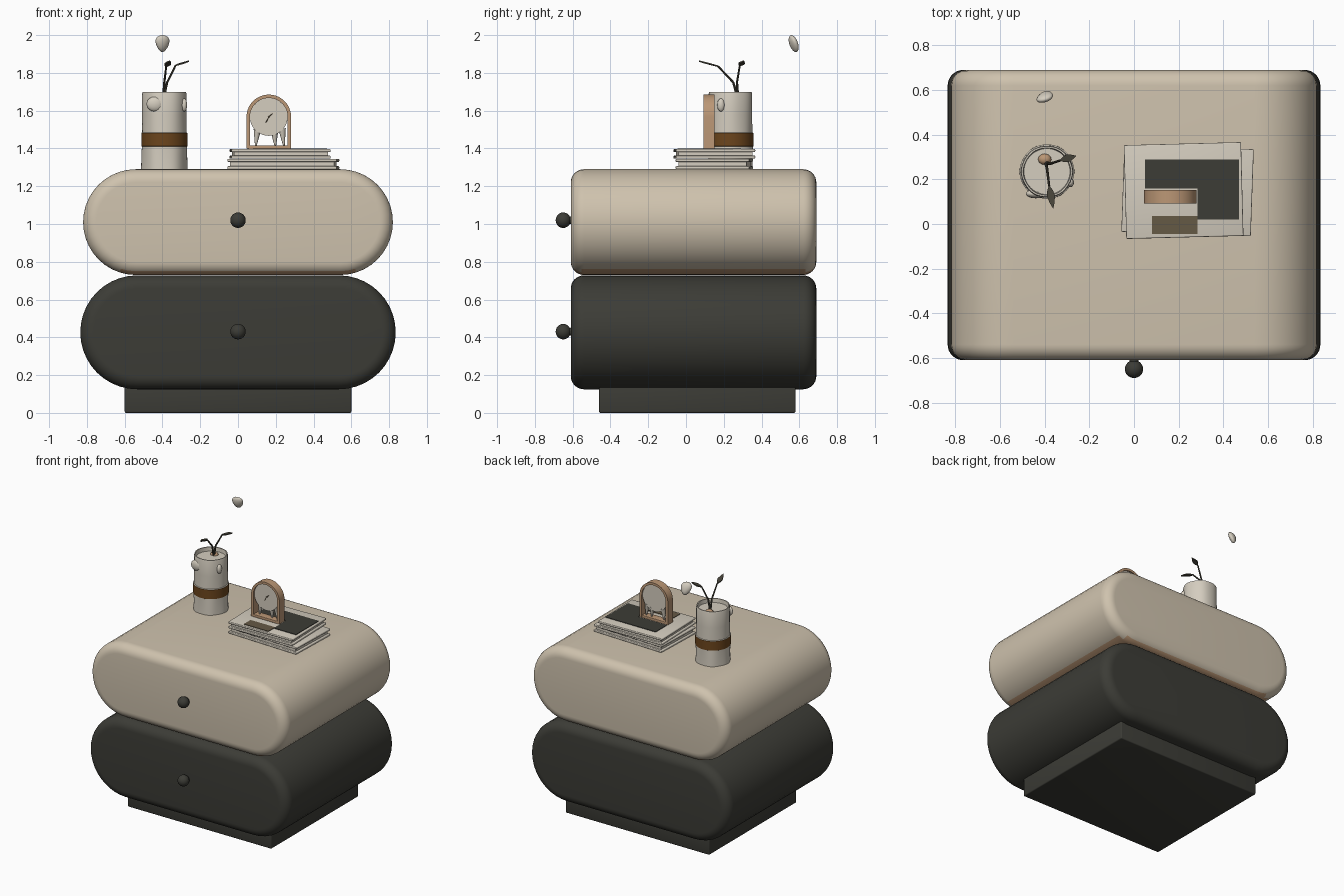
import bpy, bmesh, math
from mathutils import Vector, Matrix

if "Cube" in bpy.data.objects:
    bpy.data.objects.remove(bpy.data.objects["Cube"])


def material(name, rgb):
    m = bpy.data.materials.new(name)
    m.diffuse_color = (*rgb, 1)
    m.use_nodes = True
    m.node_tree.nodes["Principled BSDF"].inputs["Base Color"].default_value = m.diffuse_color
    return m


CREAM = material("cream", (0.62, 0.54, 0.42))
CHARCOAL = material("charcoal", (0.045, 0.045, 0.037))
IVORY = material("ivory", (0.66, 0.61, 0.52))
TAN = material("tan wood", (0.50, 0.31, 0.18))
BROWN = material("brown band", (0.15, 0.06, 0.012))
TAUPE = material("taupe", (0.13, 0.10, 0.06))
LEAF = material("dark leaf", (0.06, 0.055, 0.04))


def finish(name, bm, mats, angle=35):
    bmesh.ops.recalc_face_normals(bm, faces=bm.faces)
    me = bpy.data.meshes.new(name)
    bm.to_mesh(me)
    bm.free()
    ob = bpy.data.objects.new(name, me)
    bpy.context.collection.objects.link(ob)
    for m in mats:
        me.materials.append(m)
    bpy.ops.object.select_all(action='DESELECT')
    ob.select_set(True)
    bpy.context.view_layer.objects.active = ob
    bpy.ops.object.shade_smooth_by_angle(angle=math.radians(angle))
    return ob


def loft(bm, rings, closed=True):
    """Skin a list of point rings and cap both ends."""
    vs = [[bm.verts.new(p) for p in r] for r in rings]
    n = len(vs[0])
    for a, b in zip(vs, vs[1:]):
        for i in range(n):
            j = (i + 1) % n
            bm.faces.new((a[i], a[j], b[j], b[i]))
    if closed:
        bm.faces.new(vs[0])
        bm.faces.new(vs[-1])


def box(name, x, y, z, mat, bevel=0.0, turn=0.0):
    bm = bmesh.new()
    bmesh.ops.create_cube(bm, size=1)
    c = Vector((sum(x) / 2, sum(y) / 2, sum(z) / 2))
    s = Vector((x[1] - x[0], y[1] - y[0], z[1] - z[0]))
    bmesh.ops.transform(bm, matrix=Matrix.Translation(c) @ Matrix.Rotation(math.radians(turn), 4, 'Z')
                        @ Matrix.Diagonal((*s, 1)), verts=bm.verts)
    if bevel:
        bmesh.ops.bevel(bm, geom=bm.edges[:], offset=bevel, segments=3, profile=0.5, affect='EDGES')
    return finish(name, bm, [mat])


def ball(name, loc, size, mat, seg=24):
    bm = bmesh.new()
    bmesh.ops.create_uvsphere(bm, u_segments=seg, v_segments=seg // 2, radius=1)
    bmesh.ops.transform(bm, matrix=Matrix.Translation(loc) @ Matrix.Diagonal((*size, 1)), verts=bm.verts)
    return finish(name, bm, [mat], 60)


def rod(name, a, b, r1, r2, mat, seg=32):
    a, b = Vector(a), Vector(b)
    bm = bmesh.new()
    bmesh.ops.create_cone(bm, cap_ends=True, segments=seg, radius1=r1, radius2=r2, depth=(b - a).length)
    rot = (b - a).to_track_quat('Z', 'Y').to_matrix().to_4x4()
    bmesh.ops.transform(bm, matrix=Matrix.Translation((a + b) / 2) @ rot, verts=bm.verts)
    return finish(name, bm, [mat])


# Drawers: stadium profile along y with rounded front and back rims
def drawer(name, half, z0, z1, mats, rim=0.07, seg=20):
    r, zc = (z1 - z0) / 2, (z0 + z1) / 2
    flat = half - r
    y0, y1 = -0.61, 0.69
    arc = [math.pi / 2 * k / 8 for k in range(9)]
    steps = [(y0 + rim - rim * math.cos(t), rim - rim * math.sin(t)) for t in arc]
    steps += [(y1 - rim + rim * math.cos(t), rim - rim * math.sin(t)) for t in reversed(arc)]
    rings = []
    for y, inset in steps:
        ring = []
        for side in (1, -1):
            for k in range(seg + 1):
                t = -math.pi / 2 + math.pi * k / seg
                ring.append((side * (flat + (r - inset) * math.cos(t)), y,
                             zc + side * (r - inset) * math.sin(t)))
        rings.append(ring)
    bm = bmesh.new()
    loft(bm, rings)
    if len(mats) > 1:  # wood tone along the underside
        for f in bm.faces:
            if f.calc_center_median().z < z0 + 0.025:
                f.material_index = 1
    return finish(name, bm, mats)


box("plinth", (-0.6, 0.6), (-0.46, 0.58), (0, 0.16), CHARCOAL, 0.008)
drawer("lower_drawer", 0.835, 0.125, 0.728, [CHARCOAL])
drawer("upper_drawer", 0.82, 0.73, 1.29, [CREAM, TAN])
for label, z in (("lower", 0.43), ("upper", 1.02)):
    ball(label + "_knob", (0, -0.65, z), (0.041, 0.04, 0.041), CHARCOAL)
    rod(label + "_knob_stem", (0, -0.60, z), (0, -0.64, z), 0.022, 0.018, CHARCOAL)


# Vase: slightly lobed open turning with a brown band
def lobed_ring(r, z, lobe, n=48):
    cx, cy = -0.39, 0.235
    return [(cx + r * (1 + lobe * math.cos(6 * t)) * math.cos(t),
             cy + r * (1 + lobe * math.cos(6 * t)) * math.sin(t), z)
            for t in (2 * math.pi * k / n for k in range(n))]


bm = bmesh.new()
loft(bm, [lobed_ring(r, z, l) for r, z, l in (
    (0.121, 1.285, 0.02), (0.119, 1.35, 0.02), (0.119, 1.41, 0.0), (0.122, 1.412, 0.0),
    (0.122, 1.482, 0.0), (0.117, 1.485, 0.0), (0.116, 1.58, 0.015), (0.116, 1.69, 0.01),
    (0.113, 1.70, 0.01), (0.106, 1.70, 0.01), (0.103, 1.67, 0.0))])
for f in bm.faces:
    if 1.411 < f.calc_center_median().z < 1.483:
        f.material_index = 1
finish("vase", bm, [IVORY, BROWN])
ball("vase_side_bump", (-0.285, 0.185, 1.63), (0.016, 0.02, 0.035), IVORY, 16)
ball("vase_front_bump", (-0.44, 0.135, 1.635), (0.045, 0.02, 0.04), IVORY, 16)


# Sprigs: thin bent stems ending in pointed leaves
def leaf(name, a, b, width):
    a, b = Vector(a), Vector(b)
    side = (b - a).cross(Vector((0, 0, 1))).normalized() * width
    up = Vector((0, 0, 0.004))
    mid = a.lerp(b, 0.45)
    bm = bmesh.new()
    loft(bm, [[c + side * w + up, c - side * w + up, c - side * w - up, c + side * w - up]
              for c, w in ((a, 0.15), (a.lerp(b, 0.2), 0.7), (mid, 1), (a.lerp(b, 0.75), 0.6), (b, 0.05))])
    finish(name, bm, [LEAF])


root = (-0.395, 0.275, 1.665)
for label, mid, tip, end in (
        ("front", (-0.39, 0.25, 1.75), (-0.38, 0.17, 1.835), (-0.362, 0.07, 1.862)),
        ("right", (-0.375, 0.27, 1.75), (-0.33, 0.285, 1.84), (-0.26, 0.305, 1.862))):
    rod(label + "_stem_base", root, mid, 0.008, 0.006, LEAF, 8)
    rod(label + "_stem_top", mid, tip, 0.006, 0.005, LEAF, 8)
    leaf(label + "_leaf", tip, end, 0.018)
ball("stem_foot", (-0.40, 0.29, 1.67), (0.03, 0.025, 0.02), TAN, 12)

# Loose petal floating above
bm = bmesh.new()
bmesh.ops.create_icosphere(bm, subdivisions=3, radius=1)
for v in bm.verts:
    w = 0.75 + 0.25 * v.co.z
    v.co = (-0.40 + 0.047 * v.co.x * w, 0.57 + 0.022 * v.co.y + 0.2 * 0.047 * v.co.x
            - 0.012 * v.co.z, 1.955 + 0.045 * v.co.z)
finish("floating_petal", bm, [IVORY], 60)


# Books: two boards around a page block
def book(name, x, y, z, turn):
    t, g = 0.016, 0.014
    box(name + "_bottom_board", x, y, (z[0], z[0] + t), IVORY, 0.005, turn)
    box(name + "_pages", (x[0] + g, x[1] - g), (y[0] + g, y[1] - g),
        (z[0] + t, z[1] - t), IVORY, 0, turn)
    box(name + "_top_board", x, y, (z[1] - t, z[1]), IVORY, 0.005, turn)


book("lower_book", (-0.05, 0.53), (-0.045, 0.345), (1.29, 1.345), -2)
book("upper_book", (-0.04, 0.485), (-0.06, 0.36), (1.346, 1.397), 1.5)
box("cover_panel_back", (0.05, 0.47), (0.16, 0.29), (1.395, 1.401), CHARCOAL)
box("cover_panel_side", (0.285, 0.47), (0.02, 0.16), (1.395, 1.401), CHARCOAL)
box("cover_label", (0.08, 0.285), (-0.045, 0.035), (1.395, 1.401), TAUPE)

# Clock: wooden arch, foot, round dial, hands and little supports
cx, cz, R = 0.163, 1.567, 0.118


def arch(r):
    pts = [(cx + r, 1.40)] + [(cx + r * math.cos(t), cz + r * math.sin(t))
                              for t in (math.pi * k / 32 for k in range(33))]
    return pts + [(cx - r, 1.40)]


bm = bmesh.new()
loft(bm, [[(xo, 0.092, zo), (xi, 0.092, zi), (xi, 0.152, zi), (xo, 0.152, zo)]
          for (xo, zo), (xi, zi) in zip(arch(R), arch(R - 0.018))])
finish("clock_arch", bm, [TAN])
box("clock_foot", (cx - R + 0.01, cx + R - 0.01), (0.095, 0.15), (1.396, 1.416), TAN, 0.003)
rod("clock_dial", (cx, 0.105, cz), (cx, 0.142, cz), 0.1, 0.1, IVORY, 48)
rod("hour_hand", (cx, 0.103, cz), (cx + 0.022, 0.103, cz + 0.018), 0.004, 0.002, TAUPE, 8)
rod("minute_hand", (cx, 0.103, cz), (cx - 0.015, 0.103, cz - 0.03), 0.003, 0.002, TAUPE, 8)
for i, (dx, z) in enumerate(((-0.06, 1.50), (0.03, 1.49), (0.07, 1.505))):
    rod("dial_support_%d" % (i + 1), (cx + dx, 0.125, z), (cx + dx * 1.15, 0.125, 1.412),
        0.02, 0.004, IVORY, 12)
